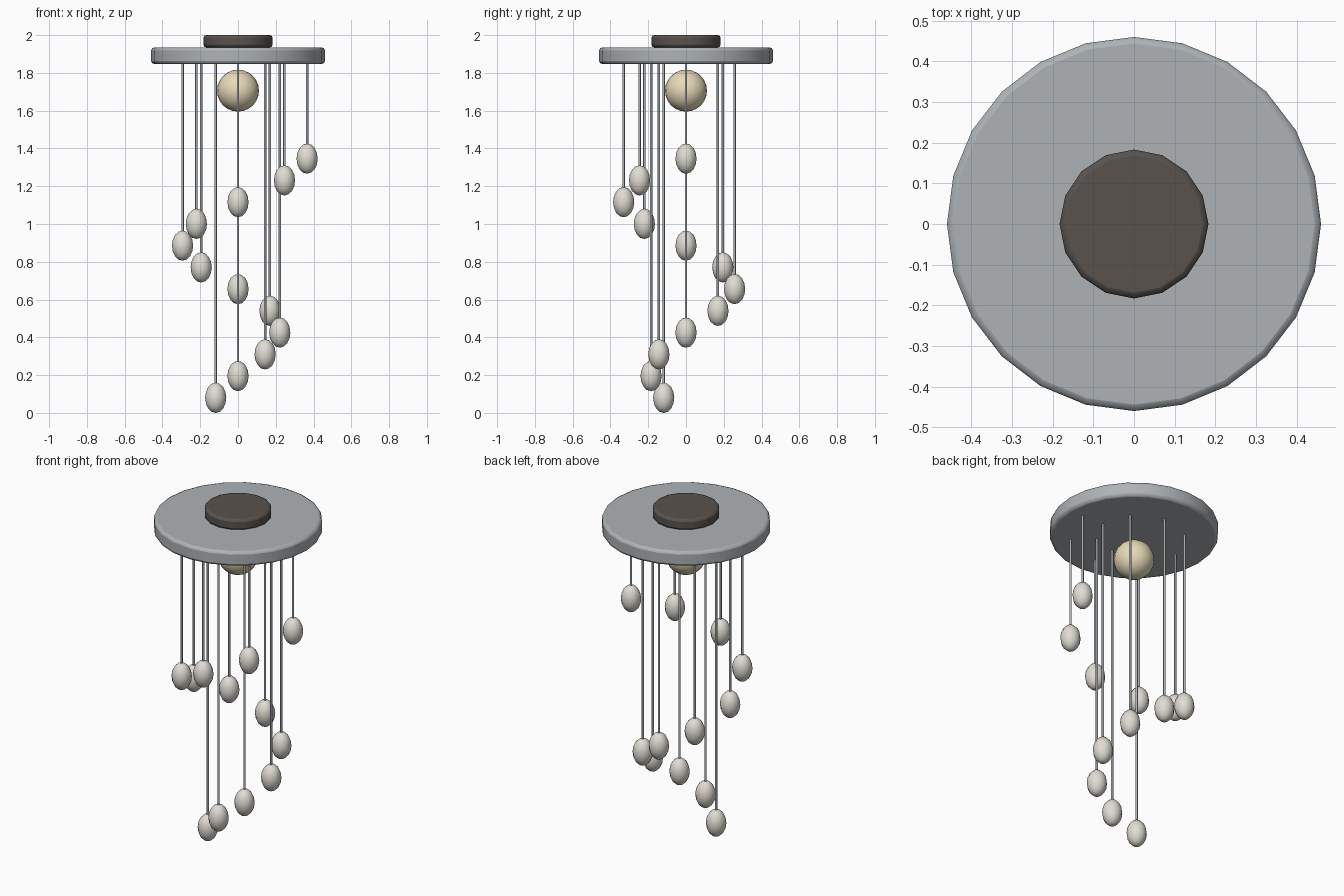
import bpy
import math

if "Cube" in bpy.data.objects:
    bpy.data.objects.remove(bpy.data.objects["Cube"])


def material(name, rgb):
    m = bpy.data.materials.new(name)
    m.diffuse_color = (*rgb, 1)
    m.use_nodes = True
    m.node_tree.nodes["Principled BSDF"].inputs["Base Color"].default_value = m.diffuse_color
    return m


STEEL = material("steel", (0.42, 0.45, 0.47))
DARK = material("dark_metal", (0.10, 0.085, 0.075))
WARM = material("warm_glass", (0.80, 0.70, 0.48))
PALE = material("pale_glass", (0.75, 0.72, 0.66))


def finish(name, mat):
    ob = bpy.context.object
    ob.name = name
    ob.data.materials.append(mat)
    return ob


def cylinder(name, mat, r, z0, z1, sides, x=0, y=0, bevel=0):
    bpy.ops.mesh.primitive_cylinder_add(
        vertices=sides, radius=r, depth=z1 - z0, location=(x, y, (z0 + z1) / 2))
    ob = finish(name, mat)
    if bevel:
        mod = ob.modifiers.new("bevel", 'BEVEL')
        mod.width = bevel
        mod.segments = 2
        mod.limit_method = 'ANGLE'
        mod.angle_limit = math.radians(40)
    bpy.ops.object.shade_smooth_by_angle(angle=math.radians(50))
    return ob


def ball(name, mat, loc, r, rz, segments, rings):
    bpy.ops.mesh.primitive_uv_sphere_add(
        segments=segments, ring_count=rings, radius=1, location=loc)
    ob = finish(name, mat)
    ob.scale = (r, r, rz)
    bpy.ops.object.transform_apply(location=False, rotation=False, scale=True)
    bpy.ops.object.shade_smooth()
    return ob


# Ceiling mount, canopy disc and central lamp
cylinder("ceiling_mount", DARK, 0.183, 1.935, 2.0, 16, bevel=0.014)
cylinder("canopy_disc", STEEL, 0.46, 1.847, 1.935, 24, bevel=0.016)
ball("central_lamp", WARM, (0, 0, 1.706), 0.111, 0.111, 20, 12)

# Twelve drops on an inward, downward spiral
for i in range(12):
    angle = -math.radians(45) * i
    radius = 0.366 - 0.0181 * i
    x, y = radius * math.cos(angle), radius * math.sin(angle)
    z = 1.346 - 0.1151 * i
    cylinder(f"hanging_rod_{i + 1}", STEEL, 0.0065, z + 0.05, 1.86, 8, x, y)
    ball(f"glass_drop_{i + 1}", PALE, (x, y, z), 0.056, 0.08, 12, 8)
